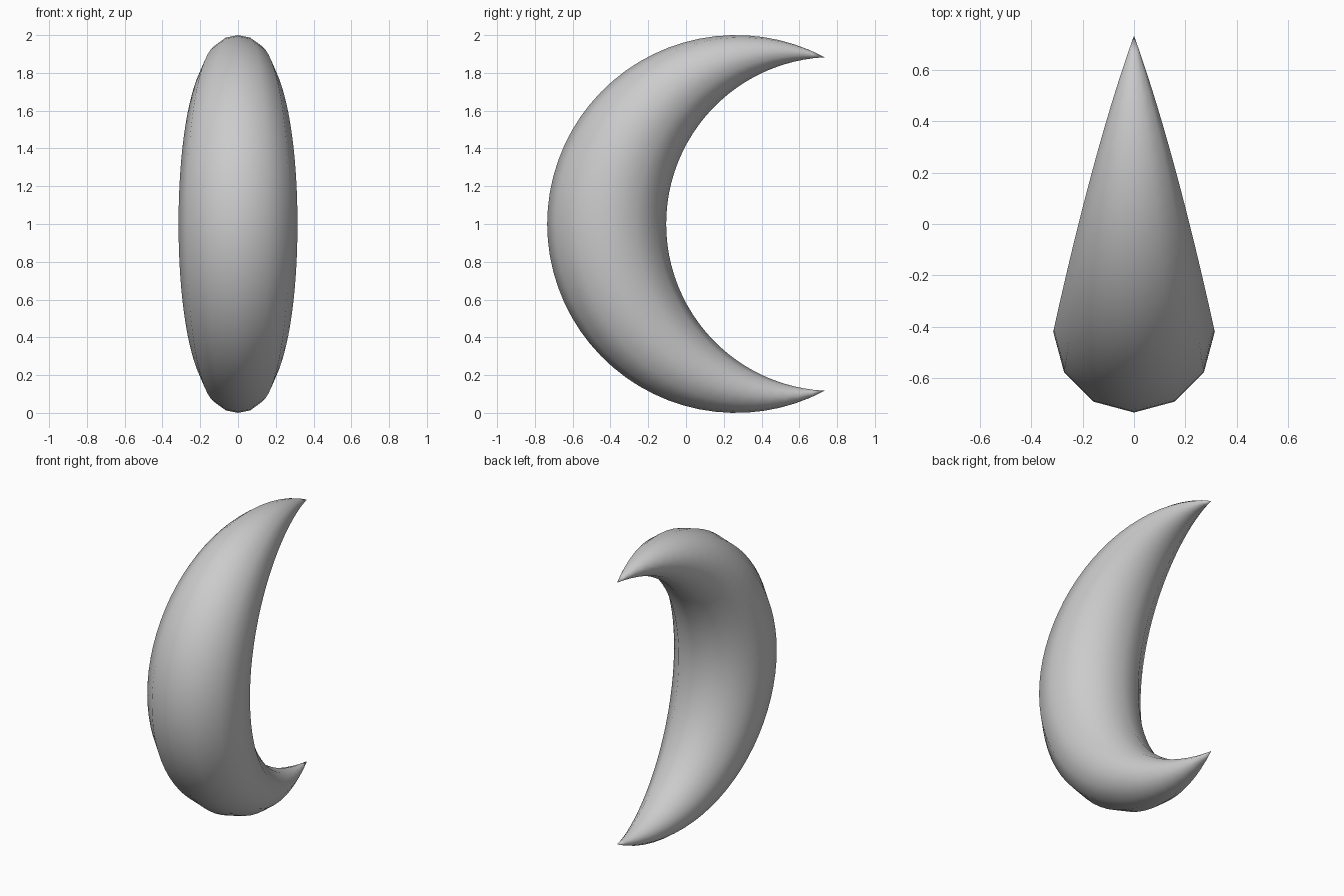
import bpy, bmesh
from math import sin, cos, pi, radians
from mathutils import Vector

if "Cube" in bpy.data.objects:
    bpy.data.objects.remove(bpy.data.objects["Cube"])

SIDES, STEPS = 12, 48
# outer and inner arcs in the YZ plane: centre y, radius, half sweep
OUT_Y, OUT_R, OUT_A = 0.265, 1.0, radians(118)
IN_Y, IN_R, IN_A = 0.779, 0.884, radians(87.1)


def arc(cy, r, a):
    return Vector((0, cy - r * cos(a), 1 + r * sin(a)))


bm = bmesh.new()
# round sections strung between the two arcs
rings = []
for i in range(1, STEPS):
    t = 2 * i / STEPS - 1
    o, n = arc(OUT_Y, OUT_R, t * OUT_A), arc(IN_Y, IN_R, t * IN_A)
    mid, half = (o + n) / 2, (o - n) / 2
    side = Vector((half.length, 0, 0))
    rings.append([bm.verts.new(mid + half * cos(2 * pi * k / SIDES) + side * sin(2 * pi * k / SIDES))
                  for k in range(SIDES)])

for a, b in zip(rings, rings[1:]):
    for k in range(SIDES):
        j = (k + 1) % SIDES
        bm.faces.new((a[k], a[j], b[j], b[k]))

# pointed tips
for ring, s in ((rings[0], -1), (rings[-1], 1)):
    tip = bm.verts.new(arc(OUT_Y, OUT_R, s * OUT_A))
    for k in range(SIDES):
        bm.faces.new((ring[k], ring[(k + 1) % SIDES], tip))

bmesh.ops.recalc_face_normals(bm, faces=bm.faces[:])
for f in bm.faces:
    f.smooth = True
mesh = bpy.data.meshes.new("crescent")
bm.to_mesh(mesh)
bm.free()
bpy.context.collection.objects.link(bpy.data.objects.new("crescent", mesh))
